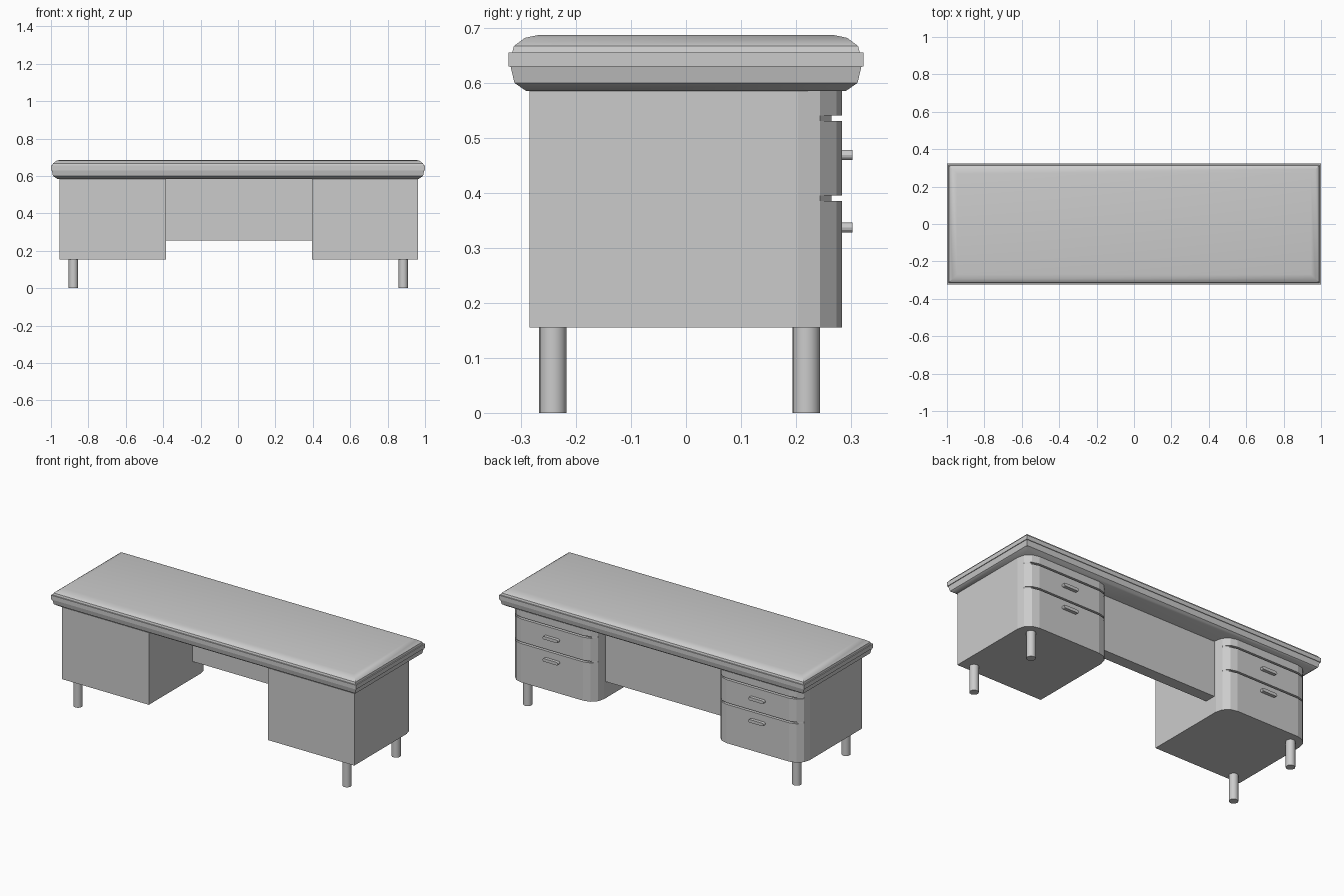
import bpy, bmesh, math

if "Cube" in bpy.data.objects:
    bpy.data.objects.remove(bpy.data.objects["Cube"])

grey = bpy.data.materials.new("light grey")
grey.diffuse_color = (0.6, 0.6, 0.6, 1)
grey.use_nodes = True
grey.node_tree.nodes["Principled BSDF"].inputs["Base Color"].default_value = grey.diffuse_color


def loft(name, rings, smooth=None):
    """Join closed rings of equal length, cap both ends."""
    bm = bmesh.new()
    vs = [[bm.verts.new(p) for p in r] for r in rings]
    n = len(vs[0])
    for a, b in zip(vs, vs[1:]):
        for i in range(n):
            j = (i + 1) % n
            bm.faces.new((a[i], a[j], b[j], b[i]))
    bm.faces.new(vs[0][::-1])
    bm.faces.new(vs[-1])
    bmesh.ops.remove_doubles(bm, verts=bm.verts, dist=0.0001)
    bmesh.ops.recalc_face_normals(bm, faces=bm.faces)
    me = bpy.data.meshes.new(name)
    bm.to_mesh(me)
    bm.free()
    ob = bpy.data.objects.new(name, me)
    bpy.context.collection.objects.link(ob)
    me.materials.append(grey)
    if smooth:
        bpy.ops.object.select_all(action='DESELECT')
        ob.select_set(True)
        bpy.context.view_layer.objects.active = ob
        bpy.ops.object.shade_smooth_by_angle(angle=math.radians(smooth))
    return ob


def rect(x0, x1, y0, y1, z):
    return [(x0, y0, z), (x1, y0, z), (x1, y1, z), (x0, y1, z)]


# Desktop: rounded edge profile as (height, inset)
profile = [(.585, .033), (.600, .011), (.630, .004), (.630, 0), (.655, 0),
           (.655, .007), (.667, .010), (.682, .030), (.687, .054)]
loft("desktop", [rect(-1 + i, 1 - i, -.323 + i, .323 - i, z) for z, i in profile], 35)

# Modesty panel between the pedestals
loft("modesty_panel", [rect(-.39, .40, .125, .192, z) for z in (.255, .586)])

R = 0.08          # drawer-side corner radius
Y0, Y1 = -.285, .284
GROOVE_Y = .265   # bottom of the drawer gaps


def pedestal_ring(x0, x1, z, cut):
    pts = [(x0, Y0), (x1, Y0)]
    for k in range(4):
        a = math.radians(30 * k)
        pts.append((x1 - R + R * math.cos(a), Y1 - R + R * math.sin(a)))
    for k in range(4):
        a = math.radians(90 + 30 * k)
        pts.append((x0 + R + R * math.cos(a), Y1 - R + R * math.sin(a)))
    return [(x, min(y, GROOVE_Y) if cut else y, z) for x, y in pts]


def stadium(cx, cz, w, h, y):
    pts = []
    for side, start in ((1, -90), (-1, 90)):
        for k in range(7):
            a = math.radians(start + 30 * k)
            pts.append((cx + side * (w - h) / 2 + h / 2 * math.cos(a), y,
                        cz + h / 2 * math.sin(a)))
    return pts


levels = [(.155, 0), (.385, 0), (.385, 1), (.395, 1), (.395, 0),
          (.531, 0), (.531, 1), (.541, 1), (.541, 0), (.586, 0)]

for side, x0, x1, lx in (("left", -.955, -.385, -.880), ("right", .395, .962, .884)):
    # Drawer pedestal with gap grooves
    loft(side + "_pedestal", [pedestal_ring(x0, x1, z, c) for z, c in levels])
    # Drawer handles
    for label, z in (("upper", .469), ("lower", .337)):
        loft(f"{side}_{label}_handle",
             [stadium((x0 + x1) / 2, z, .10, .018, y) for y in (.280, .303)])
    # Round legs on the outer side
    for label, y in (("front", -.242), ("back", .219)):
        loft(f"{side}_{label}_leg",
             [[(lx + .025 * math.cos(math.tau * k / 16),
                y + .025 * math.sin(math.tau * k / 16), z) for k in range(16)]
              for z in (0, .156)], 35)
